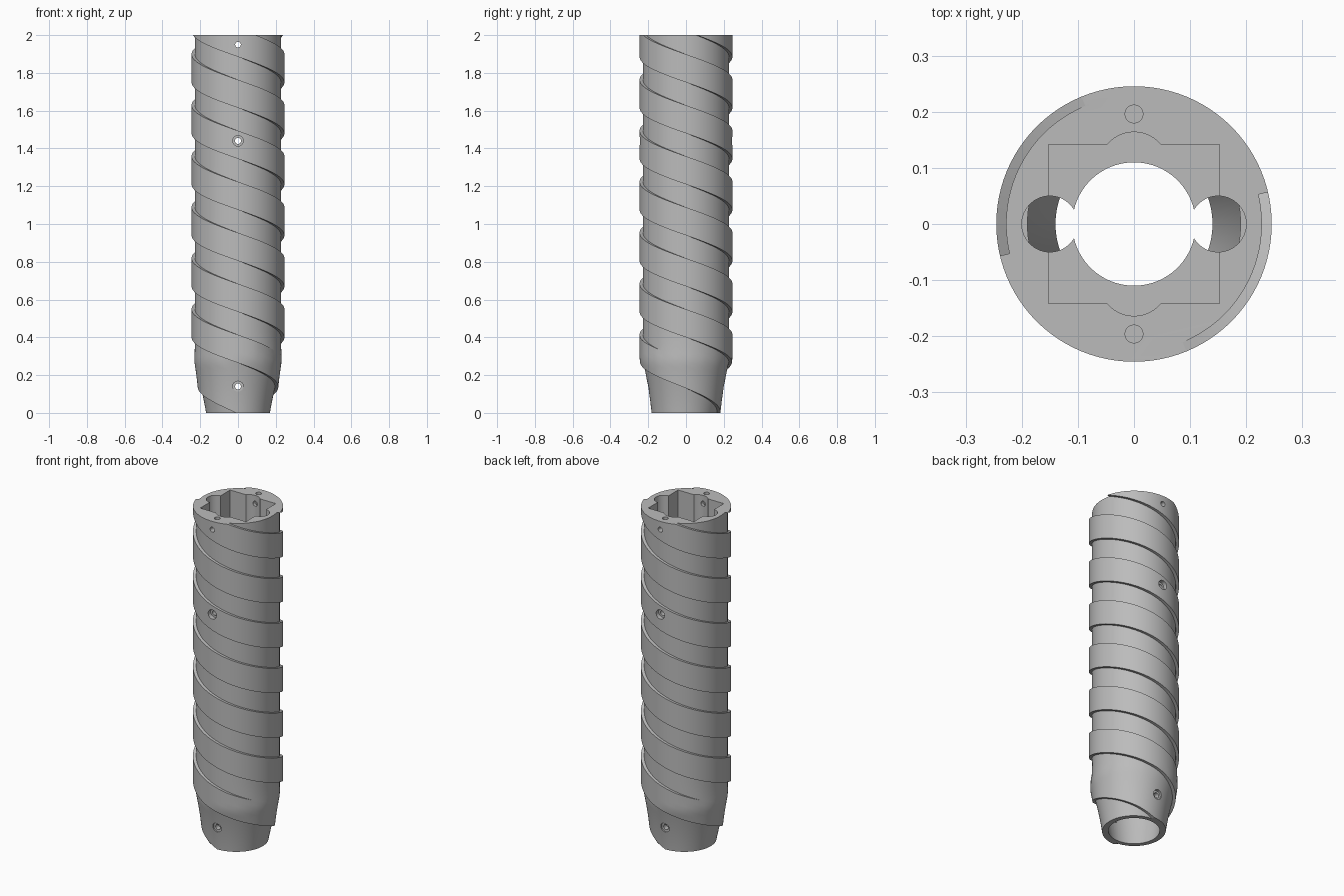
import bpy, bmesh, math

cube = bpy.data.objects.get("Cube")
if cube:
    bpy.data.objects.remove(cube, do_unlink=True)

SEGMENTS = 96
BAND = 0.27           # vertical spacing of the two-start spiral
RIDGE = 0.55          # share of each band that is raised
STEP = 0.0175         # ridge height

metal = bpy.data.materials.new("plain_grey")
metal.use_nodes = True
grey = (0.5, 0.5, 0.5, 1)
metal.diffuse_color = grey
metal.node_tree.nodes["Principled BSDF"].inputs["Base Color"].default_value = grey


def clamp(v):
    return max(0.0, min(1.0, v))


def to_object(name, bm):
    bmesh.ops.recalc_face_normals(bm, faces=bm.faces)
    mesh = bpy.data.meshes.new(name)
    bm.to_mesh(mesh)
    bm.free()
    mesh.materials.append(metal)
    obj = bpy.data.objects.new(name, mesh)
    bpy.context.collection.objects.link(obj)
    return obj


def lathe(name, profile, segments=64, axis="Z", at=(0, 0, 0)):
    """Closed solid of revolution from (radius, height) pairs."""
    bm = bmesh.new()
    rings = []
    for r, h in profile:
        ring = []
        for i in range(segments):
            a = math.tau * i / segments
            x, y = r * math.cos(a), r * math.sin(a)
            co = (x, y, h) if axis == "Z" else (x, h, y)
            ring.append(bm.verts.new([c + o for c, o in zip(co, at)]))
        rings.append(ring)
    for low, high in zip(rings, rings[1:]):
        for i in range(segments):
            j = (i + 1) % segments
            bm.faces.new((low[i], low[j], high[j], high[i]))
    bm.faces.new(rings[0])
    bm.faces.new(rings[-1])
    return to_object(name, bm)


def box(name, size, at):
    bm = bmesh.new()
    bmesh.ops.create_cube(bm, size=1)
    for v in bm.verts:
        v.co = [c * s + o for c, s, o in zip(v.co, size, at)]
    return to_object(name, bm)


# Spiral-ridged sleeve, tapered at the foot, where the ridges fade into ramps
def surface_radius(z, lower, t, raised):
    groove = max(0.1, min(0.228, 0.165 + 0.23 * z))
    fade = clamp((0.38 - (lower + BAND * RIDGE)) / 0.05)
    lift = raised * (1 - fade) + (1 - t) ** 2 * fade
    return groove + STEP * lift


rows = [(RIDGE * k / 5, 1) for k in range(6)]
rows += [(RIDGE + (1 - RIDGE) * k / 4, 0) for k in range(5)]
bm = bmesh.new()
grid = []
for band in range(-6, 13):
    for t, raised in rows:
        line = []
        for i in range(SEGMENTS):
            a = math.tau * i / SEGMENTS
            lower = 0.4 + BAND * band - 2 * BAND * i / SEGMENTS
            z = lower + BAND * t
            r = surface_radius(z, lower, t, raised)
            line.append(bm.verts.new((r * math.cos(a), r * math.sin(a), z)))
        grid.append(line)

shift = 2 * len(rows)   # one turn drops by two bands
for k in range(len(grid) - 1):
    for i in range(SEGMENTS):
        if i < SEGMENTS - 1:
            right = (grid[k][i + 1], grid[k + 1][i + 1])
        elif k >= shift:
            right = (grid[k - shift][0], grid[k - shift + 1][0])
        else:
            continue
        bm.faces.new((grid[k][i], right[0], right[1], grid[k + 1][i]))
bmesh.ops.remove_doubles(bm, verts=bm.verts, dist=1e-5)
for height, direction in ((0, -1), (2, 1)):
    bmesh.ops.bisect_plane(bm, geom=bm.verts[:] + bm.edges[:] + bm.faces[:],
                           plane_co=(0, 0, height), plane_no=(0, 0, direction),
                           clear_outer=True)
    rim = [e for e in bm.edges if e.is_boundary
           and all(abs(v.co.z - height) < 1e-4 for v in e.verts)]
    bmesh.ops.holes_fill(bm, edges=rim, sides=0)
sleeve = to_object("spiral_sleeve", bm)

# Inner cavity, top pocket and the opening in the plate between them
FLOOR, PLATE = 1.55, 1.35
cutters = [
    lathe("cavity", [(0.132, -0.05), (0.14, 0), (0.19, 0.32), (0.19, PLATE)]),
    box("pocket", (0.304, 0.284, 0.5), (0, 0, FLOOR + 0.25)),
    lathe("plate_bore", [(0.11, PLATE - 0.05), (0.11, FLOOR + 0.05)]),
]
for side in (-1, 1):
    cutters += [
        lathe("pocket_relief", [(0.062, FLOOR), (0.062, 2.05)], 32,
              at=(0, 0.102 * side, 0)),
        lathe("cable_passage", [(0.05, PLATE - 0.03), (0.05, 2.05)], 32,
              at=(0.15 * side, 0, 0)),
        lathe("end_screw_hole", [(0.016, 1.85), (0.016, 2.05)], 20,
              at=(0, 0.196 * side, 0)),
    ]

# Cross holes, the lower two with wider heads
for height, radius, seat in ((1.95, 0.015, 0), (1.44, 0.016, 0.22), (0.14, 0.016, 0.19)):
    cutters.append(lathe("cross_hole", [(radius, -0.3), (radius, 0.3)], 20,
                         "Y", (0, 0, height)))
    for side in (-1, 1):
        if seat:
            cutters.append(lathe("screw_seat", [(0.028, seat * side), (0.028, 0.3 * side)],
                                 24, "Y", (0, 0, height)))

bpy.context.view_layer.objects.active = sleeve
for cutter in cutters:
    cutter.hide_render = True
    mod = sleeve.modifiers.new("cut", "BOOLEAN")
    mod.operation = "DIFFERENCE"
    mod.solver = "EXACT"
    mod.object = cutter
    bpy.ops.object.modifier_apply(modifier=mod.name)
    bpy.data.objects.remove(cutter, do_unlink=True)

bpy.ops.object.select_all(action="DESELECT")
sleeve.select_set(True)
bpy.ops.object.shade_smooth_by_angle(angle=math.radians(30))
